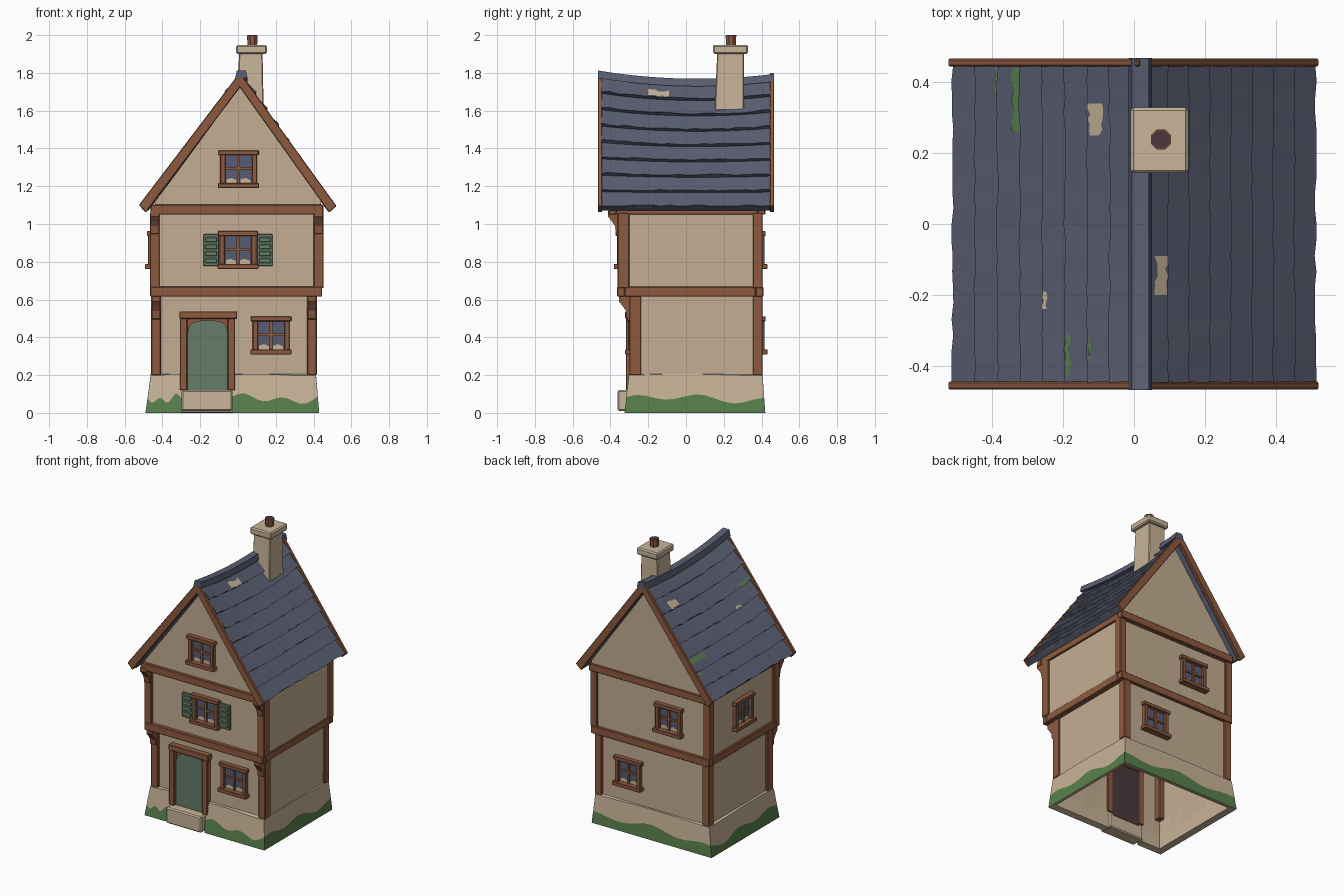
import bpy, bmesh, math, random
from mathutils import Matrix, Vector

random.seed(4)
cube = bpy.data.objects.get("Cube")
if cube:
    bpy.data.objects.remove(cube, do_unlink=True)


def material(name, r, g, b):
    lin = [((c / 255 + 0.055) / 1.055) ** 2.4 for c in (r, g, b)] + [1]
    m = bpy.data.materials.new(name)
    m.use_nodes = True
    m.diffuse_color = lin
    m.node_tree.nodes["Principled BSDF"].inputs["Base Color"].default_value = lin
    return m


PLASTER = material("plaster", 196, 174, 147)
STONE = material("pale stone", 200, 180, 152)
WOOD = material("brown timber", 142, 90, 63)
SLATE = material("roof slate", 90, 95, 114)
GLASS = material("window glass", 88, 92, 112)
MOSS = material("moss", 88, 128, 76)
GREEN = material("green paint", 102, 124, 104)
DARK = material("soot", 74, 56, 60)


def make(name, verts, faces, mats, bevel=0, matrix=None):
    me = bpy.data.meshes.new(name)
    me.from_pydata([tuple(v) for v in verts], [], faces)
    bm = bmesh.new()
    bm.from_mesh(me)
    bmesh.ops.recalc_face_normals(bm, faces=bm.faces)
    bm.to_mesh(me)
    bm.free()
    for m in mats:
        me.materials.append(m)
    ob = bpy.data.objects.new(name, me)
    bpy.context.collection.objects.link(ob)
    if matrix:
        ob.matrix_world = matrix
    if bevel:
        mod = ob.modifiers.new("worn edges", "BEVEL")
        mod.width = bevel
        mod.segments = 1
    return ob


def loft(name, rings, mats, closed=True, caps=True, **kw):
    """Skin between rings holding the same number of points."""
    n = len(rings[0])
    faces = [(i * n + k, i * n + (k + 1) % n, (i + 1) * n + (k + 1) % n, (i + 1) * n + k)
             for i in range(len(rings) - 1) for k in range(n if closed else n - 1)]
    if caps:
        faces += [tuple(range(n)), tuple(range((len(rings) - 1) * n, len(rings) * n))]
    return make(name, [p for r in rings for p in r], faces, mats, **kw)


def rect(x0, x1, y0, y1, z):
    return [(x0, y0, z), (x1, y0, z), (x1, y1, z), (x0, y1, z)]


def box(name, x0, x1, y0, y1, z0, z1, mat, bevel=0.004, matrix=None):
    return loft(name, [rect(x0, x1, y0, y1, z0), rect(x0, x1, y0, y1, z1)], [mat],
                bevel=bevel, matrix=matrix)


def prism(name, outline, y0, y1, mat, bevel=0):
    """Outline in x and z, extruded along y."""
    return loft(name, [[(x, y, z) for x, z in outline] for y in (y0, y1)], [mat], bevel=bevel)


# Walls: open-bottomed ground floor, overhanging upper floor, gabled attic
lower = loft("ground_floor_walls", [rect(-0.445, 0.405, -0.28, 0.39, 0.1),
                                    rect(-0.445, 0.41, -0.28, 0.39, 0.64)], [PLASTER], caps=False)
box("upper_floor_walls", -0.45, 0.44, -0.34, 0.39, 0.63, 1.08, PLASTER, 0)
prism("attic_gable_walls", [(-0.44, 1.06), (0.44, 1.06), (0.44, 1.12), (0.01, 1.735), (-0.44, 1.12)],
      -0.39, 0.41, PLASTER)

# Flared foundation, open at the doorway, with a wavy moss band
DOOR_L, DOOR_R = -0.3, -0.03


def foundation_path(x0, x1, y0, y1, n=14):
    corners = [(DOOR_R, y0), (x1, y0), (x1, y1), (x0, y1), (x0, y0), (DOOR_L, y0)]
    pts = []
    for a, b in zip(corners, corners[1:]):
        pts += [Vector(a).lerp(Vector(b), k / n) for k in range(n)]
    return pts + [Vector(corners[-1])]


foot = foundation_path(-0.49, 0.43, -0.325, 0.42)
head = foundation_path(-0.462, 0.413, -0.303, 0.405)
inner = foundation_path(-0.445, 0.405, -0.28, 0.39)
bottom, band, top = [], [], []
for k, (f, h) in enumerate(zip(foot, head)):
    z = 0.075 + 0.017 * math.sin(k * 0.95) + 0.012 * math.sin(k * 0.37 + 1)
    m = f.lerp(h, z / 0.2)
    bottom.append((f.x, f.y, 0))
    band.append((m.x, m.y, z))
    top.append((h.x, h.y, 0.202 + 0.004 * math.sin(k * 0.4)))
base = loft("foundation", [[(p.x, p.y, 0.005) for p in inner], bottom, band, top,
                           [(p.x, p.y, 0.205) for p in inner],
                           [(p.x, p.y, 0.005) for p in inner]],
            [STONE, MOSS], closed=False, caps=False)
for poly in base.data.polygons:
    if poly.index // (len(foot) - 1) == 1:
        poly.material_index = 1
box("door_step", -0.3, -0.03, -0.362, -0.27, 0.01, 0.12, STONE, 0.008)


# Timber frame: corner posts and a ring of beams for each floor
def frame(label, x0, x1, y0, y1, z0, z1, w=0.052):
    for sx, a in (("right", x0), ("left", x1 - w)):
        for sy, b in (("front", y0), ("back", y1 - w)):
            box(f"{label}_post_{sy}_{sx}", a, a + w, b, b + w + 0.01 * (sy == "front"), z0, z1, WOOD)


def beam_ring(label, x0, x1, y0, y1, z0, z1, w=0.04):
    box(label + "_beam_front", x0, x1, y0, y0 + w, z0, z1, WOOD)
    box(label + "_beam_back", x0, x1, y1 - w, y1, z0, z1, WOOD)
    box(label + "_beam_right", x0, x0 + w, y0 + w, y1 - w, z0, z1, WOOD)
    box(label + "_beam_left", x1 - w, x1, y0 + w, y1 - w, z0, z1, WOOD)


frame("ground", -0.46, 0.418, -0.3, 0.406, 0.2, 0.63)
frame("upper", -0.467, 0.453, -0.362, 0.406, 0.66, 1.06)
beam_ring("middle", -0.465, 0.445, -0.365, 0.41, 0.615, 0.668)
beam_ring("top", -0.462, 0.452, -0.41, 0.42, 1.05, 1.102)

# Curved brackets under the front overhangs
BRACKET = [(0.01, 0), (-0.055, 0), (-0.055, -0.03), (-0.035, -0.055), (-0.018, -0.08), (-0.012, -0.12), (0.01, -0.13)]
for label, y, z, xs in (("ground", -0.3, 0.62, (-0.455, 0.37)), ("upper", -0.358, 1.07, (-0.462, 0.405))):
    for side, x in zip(("right", "left"), xs):
        loft(f"{label}_bracket_{side}", [[(x + d, y + a, z + b) for a, b in BRACKET] for d in (0, 0.043)],
             [WOOD])

# Door with arched head, frame and dark backing
for side, x in (("right", -0.308), ("left", -0.055)):
    box("door_jamb_" + side, x, x + 0.04, -0.318, -0.27, 0.12, 0.51, WOOD)
box("door_lintel", -0.31, -0.005, -0.322, -0.27, 0.498, 0.538, WOOD)
box("door_surround", -0.275, -0.05, -0.288, -0.275, 0.1, 0.51, WOOD, 0)
arch = [(-0.16 + 0.105 * math.copysign(abs(math.cos(a)) ** 0.6, math.cos(a)), 0.42 + 0.07 * math.sin(a) ** 0.8)
        for a in (math.pi * k / 10 for k in range(1, 10))]
prism("door", [(-0.268, 0.1), (-0.052, 0.1), (-0.052, 0.42)] + arch + [(-0.268, 0.42)], -0.297, -0.28, GREEN)
box("door_back", -0.27, -0.05, -0.276, -0.268, 0.1, 0.49, DARK, 0)


# Windows: built facing -y, then turned to their wall
def window(label, pos, turn=0, shutters=False):
    mx = Matrix.Translation(pos) @ Matrix.Rotation(math.radians(turn), 4, "Z")

    def part(name, x0, x1, out, z0, z1, mat, bevel=0.003):
        box(f"{label}_{name}", x0, x1, -out, 0.01, z0, z1, mat, bevel, mx)

    part("glass", -0.08, 0.08, 0.006, -0.08, 0.08, GLASS, 0)
    for s, side in ((-1, "right"), (1, "left")):
        a, b = sorted((s * 0.07, s * 0.097))
        part("jamb_" + side, a, b, 0.026, -0.08, 0.085, WOOD)
        # Pale glint low in each lower pane
        gx = s * 0.037
        make(f"{label}_glint_{side}", [(gx - 0.027, -0.0075, -0.075), (gx + 0.027, -0.0075, -0.075),
                                       (gx + 0.027, -0.0075, -0.058), (gx, -0.0075, -0.046),
                                       (gx - 0.027, -0.0075, -0.054)], [(0, 1, 2, 3, 4)], [STONE], matrix=mx)
        if shutters:
            a, b = sorted((s * 0.1, s * 0.183))
            part("shutter_" + side, a, b, 0.014, -0.085, 0.085, GREEN)
            for k in range(4):
                z = -0.068 + k * 0.037
                part(f"slat_{side}_{k}", a + 0.01, b - 0.01, 0.021, z, z + 0.025, GREEN)
    part("lintel", -0.107, 0.107, 0.032, 0.075, 0.1, WOOD)
    part("sill", -0.109, 0.109, 0.042, -0.1, -0.074, WOOD)
    part("upright_bar", -0.007, 0.007, 0.016, -0.08, 0.08, WOOD, 0)
    part("cross_bar", -0.075, 0.075, 0.014, -0.002, 0.011, WOOD, 0)


window("attic_window", (0.003, -0.39, 1.29))
window("upper_front_window", (0, -0.34, 0.862), shutters=True)
window("ground_front_window", (0.175, -0.28, 0.41))
window("upper_back_window", (-0.15, 0.39, 0.862), 180)
window("ground_back_window", (0.16, 0.39, 0.41), 180)
window("upper_side_window", (-0.45, 0.03, 0.862), -90)

# Sagging roof of overlapping slate rows
ROWS, RIDGE_X, EAVE_Z = 8, 0.015, 1.09
YS = [-0.447 + 0.894 * k / 20 for k in range(21)]


def roof_point(side, t, y, lift):
    ridge = 1.732 + 0.17 * (y - 0.06) ** 2
    return (RIDGE_X * (1 - t) + side * (0.49 * t + 0.81 * lift), y,
            ridge * (1 - t) + (EAVE_Z - 0.008) * t + 0.58 * lift)


for side, label in ((-1, "right"), (1, "left")):
    rings = []
    for y in YS:
        ring = [roof_point(side, 0, y, 0.004)]
        for i in range(1, ROWS + 1):
            ring.append(roof_point(side, i / ROWS + random.uniform(-0.006, 0.006), y, 0.027))
            ring.append(roof_point(side, i / ROWS, y, 0.004))
        ring += [roof_point(side, 1, y, -0.02), roof_point(side, 0, y, -0.02)]
        rings.append(ring)
    loft("roof_slope_" + label, rings, [SLATE])

CAP = [(-0.033, -0.022), (-0.024, 0.018), (0.024, 0.018), (0.033, -0.022)]
loft("ridge_cap", [[(0.018 + a, y * 1.045, roof_point(1, 0, y, 0)[2] + 0.019 + b) for a, b in CAP] for y in YS],
     [SLATE])
for label, y in (("front", -0.466), ("back", 0.444)):
    prism("bargeboard_" + label, [(-0.525, 1.1), (0.01, 1.803), (0.522, 1.095), (0.482, 1.06),
                                  (0.01, 1.722), (-0.488, 1.06)], y, y + 0.022, WOOD, 0.004)


# Thin moss and bare patches lying on single slate rows
def patch(name, side, row, f0, f1, y0, y1, mat):
    def on_row(f, y):
        return roof_point(side, (row + f) / ROWS, y, 0.007 + 0.023 * f)
    n = 6
    edge = [on_row(f0 + random.uniform(0, 0.15), y0 + (y1 - y0) * k / n) for k in range(n + 1)]
    edge += [on_row(f1 - random.uniform(0, 0.12), y1 + (y0 - y1) * k / n) for k in range(n + 1)]
    make(name, edge, [tuple(range(len(edge)))], [mat])


patch("bare_patch_left", 1, 0, 0.45, 1, -0.2, -0.09, STONE)
patch("bare_patch_right", -1, 1, 0.4, 0.97, 0.25, 0.34, STONE)
patch("bare_chip_right", -1, 3, 0.7, 1, -0.24, -0.19, STONE)
patch("moss_back_long", -1, 5, 0.05, 0.5, 0.26, 0.44, MOSS)
patch("moss_back_short", -1, 6, 0.05, 0.35, 0.37, 0.44, MOSS)
patch("moss_front_long", -1, 2, 0.7, 1, -0.43, -0.31, MOSS)
patch("moss_front_short", -1, 1, 0.75, 1, -0.38, -0.31, MOSS)

# Chimney with cap and pot
loft("chimney_stack", [rect(-0.002, 0.136, 0.152, 0.308, 1.6), rect(0.005, 0.13, 0.165, 0.308, 1.905)],
     [STONE], bevel=0.005)
box("chimney_cap", -0.01, 0.153, 0.143, 0.328, 1.9, 1.948, STONE, 0.008)


def octagon(r, z):
    return [(0.076 + r * math.cos(math.pi * (k + 0.5) / 4), 0.238 + r * math.sin(math.pi * (k + 0.5) / 4), z)
            for k in range(8)]


loft("chimney_pot", [octagon(0.027, 1.94), octagon(0.031, 1.999)], [WOOD])
loft("chimney_pot_opening", [octagon(0.028, 1.99), octagon(0.028, 2.0)], [DARK])
